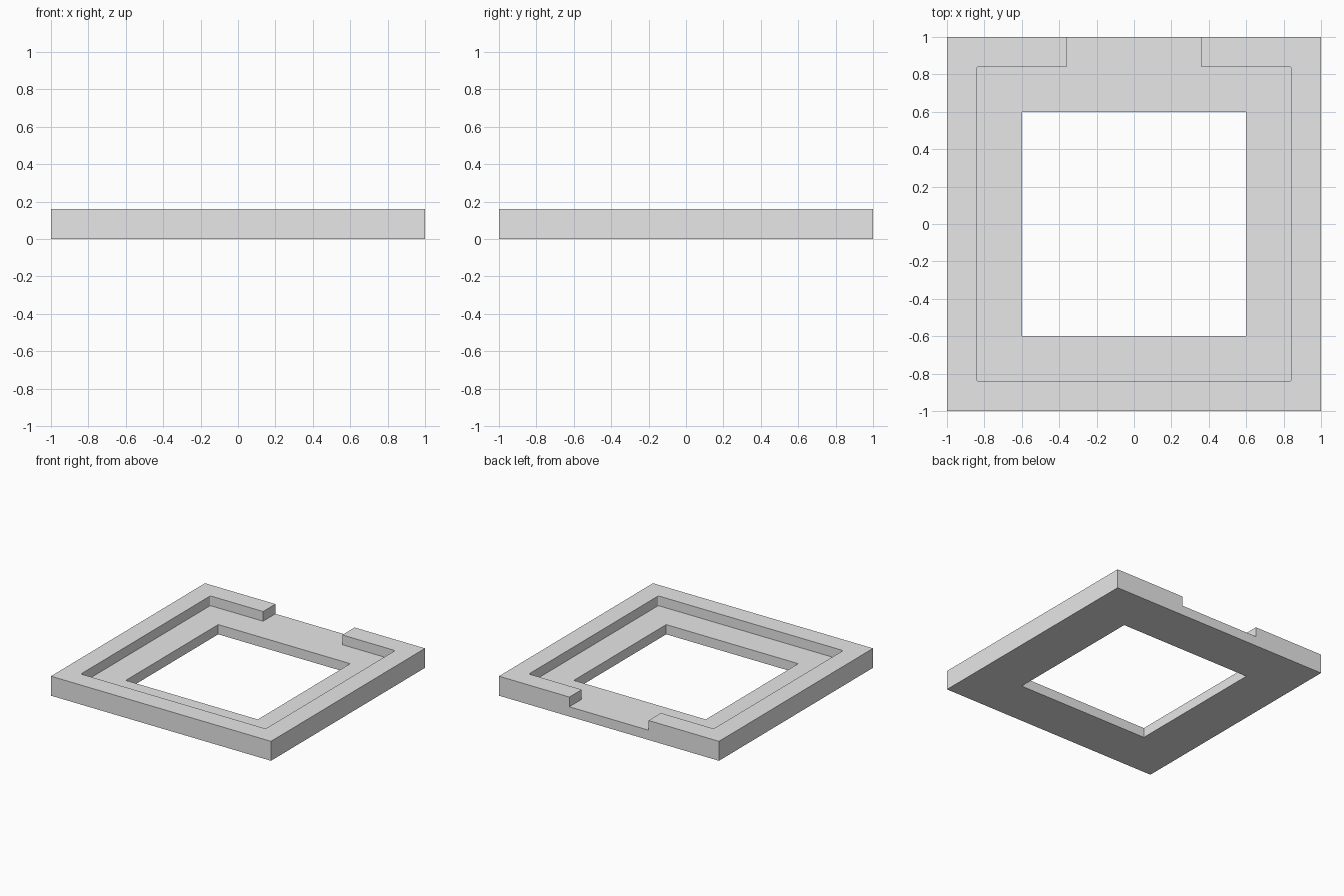
import bpy
import bmesh

cube = bpy.data.objects.get("Cube")
if cube:
    bpy.data.objects.remove(cube, do_unlink=True)

HEIGHT, FLOOR = 0.16, 0.08      # rim top and recessed ledge
OUTER, RECESS, WINDOW, GAP = 1.0, 0.84, 0.6, 0.36

grey = bpy.data.materials.new("plain grey")
grey.use_nodes = True
grey.diffuse_color = (0.8, 0.8, 0.8, 1)
grey.node_tree.nodes["Principled BSDF"].inputs["Base Color"].default_value = (0.8, 0.8, 0.8, 1)


def prism(name, outline, z0, z1, round_at=None):
    """Extrude a flat outline; optionally round its upright edges at |x| = round_at."""
    bm = bmesh.new()
    face = bm.faces.new([bm.verts.new((x, y, z0)) for x, y in outline])
    top = bmesh.ops.extrude_face_region(bm, geom=[face])["geom"]
    bmesh.ops.translate(bm, vec=(0, 0, z1 - z0),
                        verts=[v for v in top if isinstance(v, bmesh.types.BMVert)])
    if round_at:
        uprights = [e for e in bm.edges
                    if abs(e.verts[0].co.z - e.verts[1].co.z) > 0.01
                    and abs(abs(e.verts[0].co.x) - round_at) < 0.001]
        bmesh.ops.bevel(bm, geom=uprights, offset=0.01, segments=3,
                        profile=0.5, affect='EDGES')
    bmesh.ops.recalc_face_normals(bm, faces=bm.faces)
    mesh = bpy.data.meshes.new(name)
    bm.to_mesh(mesh)
    bm.free()
    mesh.materials.append(grey)
    obj = bpy.data.objects.new(name, mesh)
    bpy.context.collection.objects.link(obj)
    return obj


def square(s):
    return [(-s, -s), (s, -s), (s, s), (-s, s)]


def cut(target, cutter):
    mod = target.modifiers.new(cutter.name, 'BOOLEAN')
    mod.operation, mod.solver, mod.object = 'DIFFERENCE', 'EXACT', cutter
    bpy.context.view_layer.objects.active = target
    bpy.ops.object.modifier_apply(modifier=mod.name)
    bpy.data.objects.remove(cutter, do_unlink=True)


# Square slab
frame = prism("square_frame", square(OUTER), 0, HEIGHT)

# Recess with an opening through the back rim
half = [(RECESS, -RECESS), (RECESS, RECESS), (GAP, RECESS), (GAP, OUTER + 0.1)]
outline = half + [(-x, y) for x, y in reversed(half)]
cut(frame, prism("recess_cutter", outline, FLOOR, HEIGHT + 0.1, RECESS))

# Central window
cut(frame, prism("window_cutter", square(WINDOW), -0.1, HEIGHT + 0.1))
